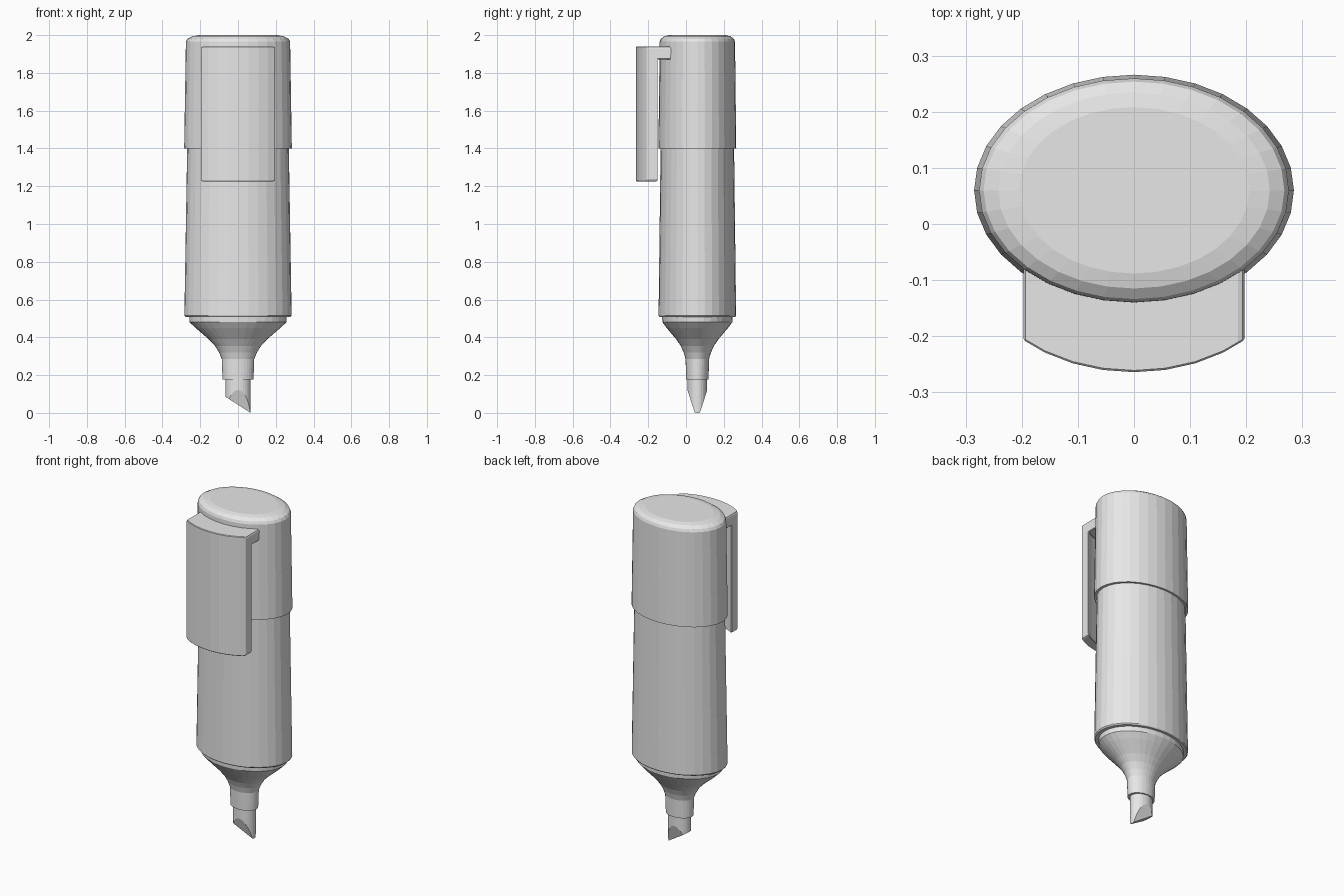
import bpy, bmesh, math
from mathutils import Vector

cube = bpy.data.objects.get("Cube")
if cube:
    bpy.data.objects.remove(cube, do_unlink=True)

SIDES = 32
RATIO = 0.723          # depth / width of the oval section
AXIS_Y = 0.06          # the barrel sits behind the clip
CAP_R = 0.285

grey = bpy.data.materials.new("light_grey")
grey.use_nodes = True
grey.diffuse_color = (0.8, 0.8, 0.8, 1)
grey.node_tree.nodes["Principled BSDF"].inputs["Base Color"].default_value = (0.8, 0.8, 0.8, 1)


def finish(name, bm):
    bmesh.ops.recalc_face_normals(bm, faces=bm.faces)
    mesh = bpy.data.meshes.new(name)
    bm.to_mesh(mesh)
    bm.free()
    mesh.materials.append(grey)
    obj = bpy.data.objects.new(name, mesh)
    bpy.context.collection.objects.link(obj)
    return obj


def oval_lathe(profile, ratio=RATIO):
    """Stack oval rings given as (half width, height) and close both ends."""
    bm = bmesh.new()
    rings = []
    for r, z in profile:
        angles = [2 * math.pi * i / SIDES for i in range(SIDES)]
        rings.append([bm.verts.new((r * math.cos(a), AXIS_Y + r * ratio * math.sin(a), z))
                      for a in angles])
    for low, high in zip(rings, rings[1:]):
        for i in range(SIDES):
            j = (i + 1) % SIDES
            bm.faces.new((low[i], low[j], high[j], high[i]))
    bm.faces.new(rings[0])
    bm.faces.new(rings[-1])
    return bm


# Cap with a softened crown
finish("cap", oval_lathe([(CAP_R, 1.40), (0.276, 1.965), (0.268, 1.98),
                          (0.242, 1.994), (0.205, 2.0)]))

# Barrel, tapering slightly towards the cap
finish("barrel", oval_lathe([(0.278, 0.508), (0.284, 0.515), (0.269, 1.41)]))

# Collar and flared nozzle
finish("nozzle", oval_lathe([(0.067, 0.178), (0.082, 0.178), (0.086, 0.285), (0.10, 0.32),
                             (0.122, 0.355), (0.155, 0.39), (0.19, 0.42), (0.225, 0.45),
                             (0.256, 0.48), (0.258, 0.51)]))

# Chisel nib: an oval rod cut by one slanted plane and two bevel planes
nib = oval_lathe([(0.067, -0.05), (0.067, 0.20)], 0.78)


def slice_off(bm, point, normal):
    cut = bmesh.ops.bisect_plane(bm, geom=bm.verts[:] + bm.edges[:] + bm.faces[:],
                                 plane_co=point, plane_no=normal, clear_outer=True)
    edges = [e for e in cut["geom_cut"] if isinstance(e, bmesh.types.BMEdge)]
    bmesh.ops.holes_fill(bm, edges=edges, sides=0)


for side in (-1, 1):
    slice_off(nib, Vector((0, AXIS_Y + side * 0.015, 0.005)), Vector((0, side * 0.115, -0.037)))
slice_off(nib, Vector((0.067, AXIS_Y, 0)), Vector((-0.085, 0, -0.133)))
finish("chisel_nib", nib)

# Pocket clip: an L section swept across the width, following the cap's curve
HALF_W = 0.197
TOP, BOTTOM, UNDER = 1.94, 1.225, 1.872
section = [(-0.118, BOTTOM), (-0.118, TOP), (0.02, TOP), (0.02, UNDER),
           (-0.06, UNDER), (-0.06, BOTTOM)]
clip = bmesh.new()
columns = []
for k in range(-4, 5):
    x = max(-HALF_W, min(HALF_W, CAP_R * math.sin(2 * math.pi * k / SIDES)))
    curve = AXIS_Y - CAP_R * RATIO * math.sqrt(1 - (x / CAP_R) ** 2)
    columns.append([clip.verts.new((x, curve + off, z)) for off, z in section])
count = len(section)
for left, right in zip(columns, columns[1:]):
    for i in range(count):
        j = (i + 1) % count
        clip.faces.new((left[i], left[j], right[j], right[i]))
for end in (columns[0], columns[-1]):
    clip.faces.new((end[0], end[1], end[2], end[3], end[4], end[5]))

# Round the four corners of the clip's outline
corners = [e for e in clip.edges
           if all(abs(v.co.x) > HALF_W - 0.001 for v in e.verts)
           and (all(v.co.z == e.verts[0].co.z for v in e.verts))
           and min(abs(e.verts[0].co.z - TOP), abs(e.verts[0].co.z - BOTTOM)) < 0.001]
bmesh.ops.bevel(clip, geom=corners, offset=0.012, segments=2, profile=0.5, affect='EDGES')
clip_obj = finish("pocket_clip", clip)
edge = clip_obj.modifiers.new("soft_edges", 'BEVEL')
edge.width = 0.003
edge.segments = 1
edge.limit_method = 'ANGLE'
edge.angle_limit = math.radians(50)
